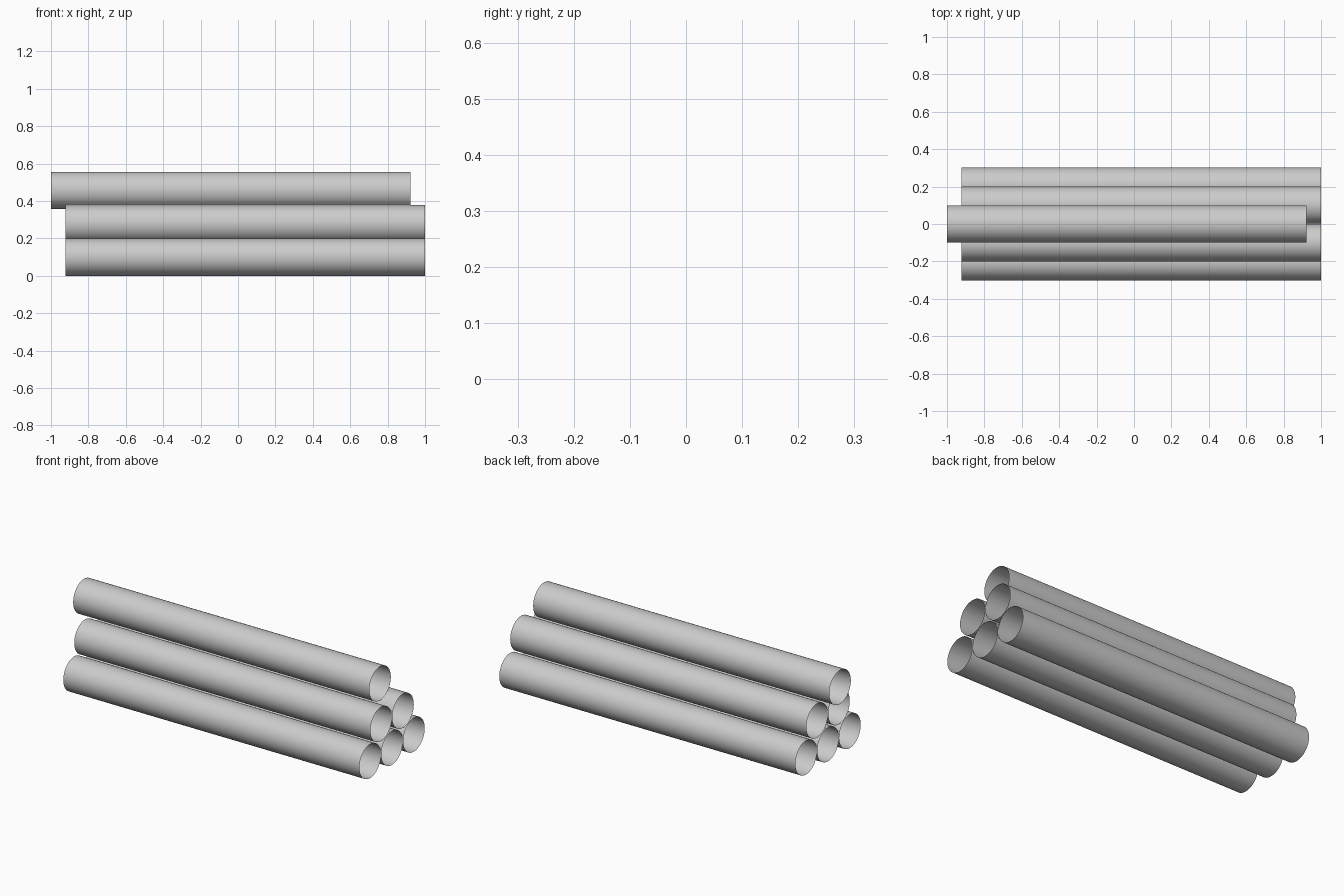
import bpy, math

if "Cube" in bpy.data.objects:
    bpy.data.objects.remove(bpy.data.objects["Cube"])

RADIUS, LENGTH = 0.0995, 1.922
STEP_Y, STEP_Z = 0.203, 0.1785


def pipe(name, x, y, z):
    # Open-ended, thin-walled tube lying along x
    bpy.ops.mesh.primitive_cylinder_add(vertices=64, radius=RADIUS, depth=LENGTH,
                                        end_fill_type='NOTHING', location=(x, y, z),
                                        rotation=(0, math.pi / 2, 0))
    bpy.context.object.name = name
    bpy.ops.object.shade_smooth_by_angle()


# Pyramid stack: three, two, then one pipe; the top one is slid towards -x
for row, label in enumerate(("bottom", "middle", "top")):
    count = 3 - row
    shift = (1 - LENGTH / 2) * (-1 if row == 2 else 1)
    for i in range(count):
        pipe(f"{label}_pipe_{i + 1}", shift, (i - (count - 1) / 2) * STEP_Y,
             RADIUS + row * STEP_Z)
